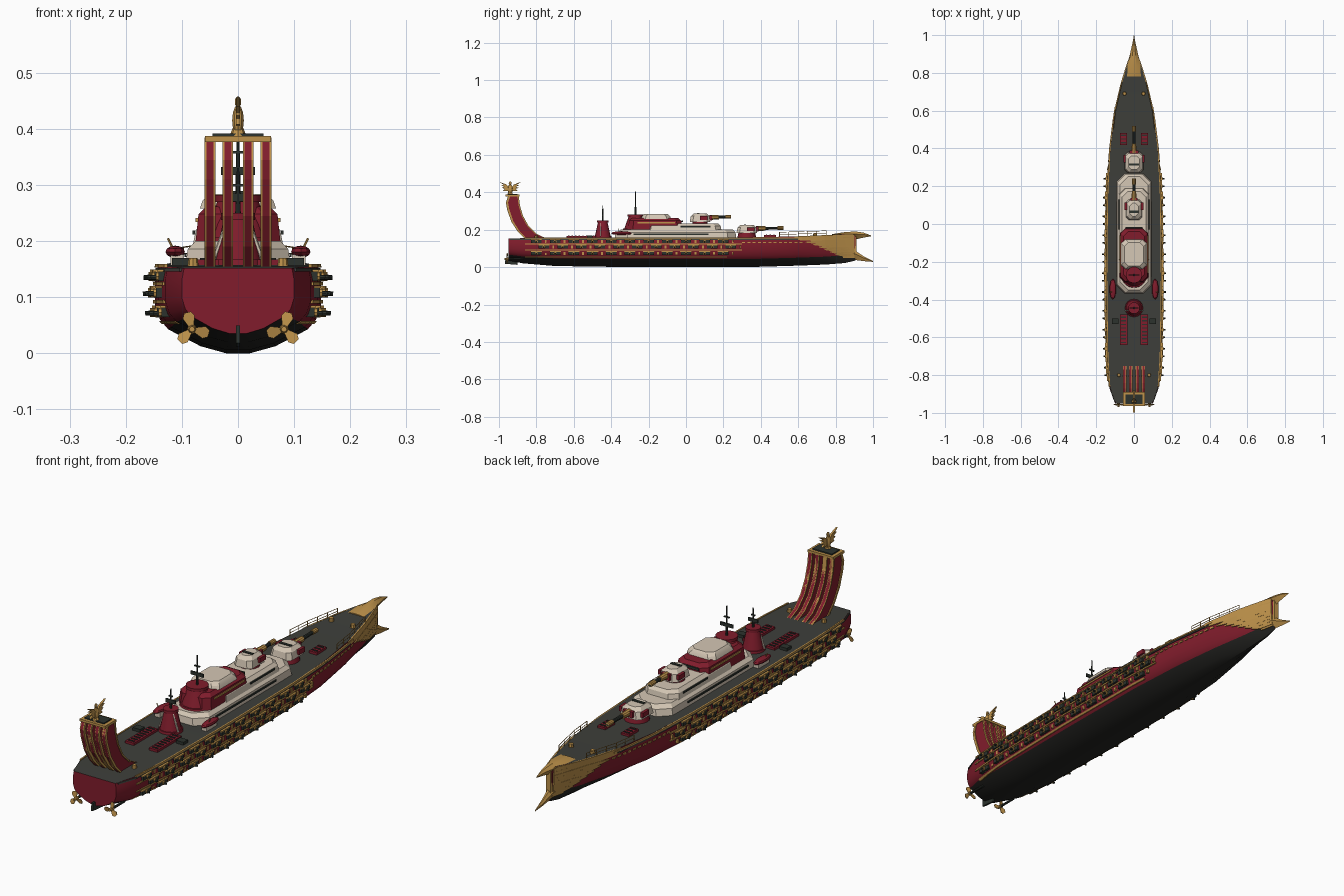
import bpy, bmesh, math
from mathutils import Vector, Matrix

if "Cube" in bpy.data.objects:
    bpy.data.objects.remove(bpy.data.objects["Cube"])

COLOURS = {"red": (.22, .012, .025), "gold": (.52, .29, .07), "cream": (.66, .57, .46),
           "deck_grey": (.048, .05, .043), "keel_black": (.017, .017, .015), "gunmetal": (.025, .032, .026)}
NAMES = list(COLOURS)
MATS = []
for name, rgb in COLOURS.items():
    m = bpy.data.materials.new(name)
    m.use_nodes = True
    m.diffuse_color = (*rgb, 1)
    m.node_tree.nodes["Principled BSDF"].inputs["Base Color"].default_value = (*rgb, 1)
    MATS.append(m)


class Part:
    """Collects simple solids into one named mesh."""
    def __init__(self):
        self.bm = bmesh.new()

    def paint(self, verts, mat):
        for f in {f for v in verts for f in v.link_faces}:
            f.material_index = NAMES.index(mat)

    def box(self, c, s, mat, tilt=0):
        mx = Matrix.Translation(c) @ Matrix.Rotation(tilt, 4, 'X') @ Matrix.Diagonal((*s, 1))
        self.paint(bmesh.ops.create_cube(self.bm, size=1, matrix=mx)["verts"], mat)

    def cone(self, a, b, r0, r1, mat, n=10):
        a, b = Vector(a), Vector(b)
        mx = Matrix.Translation((a + b) / 2) @ (b - a).to_track_quat('Z', 'Y').to_matrix().to_4x4()
        r = bmesh.ops.create_cone(self.bm, cap_ends=True, segments=n, radius1=r0, radius2=r1,
                                  depth=(b - a).length, matrix=mx)
        self.paint(r["verts"], mat)

    def ball(self, c, s, mat):
        mx = Matrix.Translation(c) @ Matrix.Diagonal((*s, 1))
        self.paint(bmesh.ops.create_uvsphere(self.bm, u_segments=10, v_segments=6, radius=1, matrix=mx)["verts"], mat)

    def loft(self, rings, mat, cap=True):
        rings = [[self.bm.verts.new(p) for p in r] for r in rings]
        for a, b in zip(rings, rings[1:]):
            for i in range(len(a)):
                j = (i + 1) % len(a)
                self.bm.faces.new((a[i], a[j], b[j], b[i]))
        if cap:
            self.bm.faces.new(rings[0][::-1])
            self.bm.faces.new(rings[-1])
        self.paint([v for r in rings for v in r], mat)

    def block(self, y0, y1, w, z0, z1, mat, cut=.03, slope=.008):
        """Chamfered deckhouse with a bevelled roof edge."""
        def plan(z, i):
            a, b, x, c = y0 + i, y1 - i, w - i, cut
            return [(x, a + c, z), (x, b - c, z), (x - c, b, z), (c - x, b, z),
                    (-x, b - c, z), (-x, a + c, z), (c - x, a, z), (x - c, a, z)]
        self.loft([plan(z0, 0), plan(z1 - slope, slope * .4), plan(z1, slope * 1.4)], mat)

    def slab(self, outline, x0, x1, mat):
        self.loft([[(x, y, z) for y, z in outline] for x in (x0, x1)], mat)

    def done(self, name, mirror=False):
        bmesh.ops.recalc_face_normals(self.bm, faces=self.bm.faces)
        me = bpy.data.meshes.new(name)
        self.bm.to_mesh(me)
        self.bm.free()
        for m in MATS:
            me.materials.append(m)
        ob = bpy.data.objects.new(name, me)
        bpy.context.collection.objects.link(ob)
        if mirror:
            ob.modifiers.new("Mirror", 'MIRROR').use_mirror_merge = False
        bpy.ops.object.select_all(action='DESELECT')
        ob.select_set(True)
        bpy.context.view_layer.objects.active = ob
        bpy.ops.object.shade_smooth_by_angle(angle=math.radians(28))
        return ob


# Hull stations: y, half width, keel height, deck height
STATIONS = [(-.95, .10, .035, .152), (-.87, .13, .02, .155), (-.7, .142, .006, .157), (-.3, .148, 0, .158),
            (.15, .143, 0, .158), (.4, .13, .002, .16), (.6, .105, .008, .165), (.75, .068, .014, .17),
            (.85, .035, .022, .177), (.905, .014, .035, .18)]
SECTION = [(.96, 1), (1, .82), (1, .55), (.94, .38), (.84, .27), (.45, .08), (.14, 0)]


def station(y):
    for a, b in zip(STATIONS, STATIONS[1:]):
        if y <= b[0]:
            break
    t = min(max((y - a[0]) / (b[0] - a[0]), 0), 1)
    return [p + (q - p) * t for p, q in zip(a, b)][1:]


def section(y):
    w, zb, zt = station(y)
    vee = max(0, (y - .3) / .6) * .45
    return [(w * fx * (1 - vee * (1 - fz)), zb + fz * (zt - zb)) for fx, fz in SECTION]


def skin(y, z):
    pts = section(y)
    for (xa, za), (xb, zb) in zip(pts, pts[1:]):
        if z >= zb:
            return xa + (xb - xa) * min(max((za - z) / (za - zb), 0), 1)
    return pts[-1][0]


def strip(part, y0, y1, lo, hi, mat, n=8, off=.004):
    """Thin plate that follows the hull side, between two height lines."""
    for i in range(n):
        ya, yb = (y0 + (y1 - y0) * k / n for k in (i, i + 1))
        ta, tb = i / n, (i + 1) / n
        q = [(skin(y, z) + off, y, z) for y, z in
             ((ya, lo(ta)), (yb, lo(tb)), (yb, hi(tb)), (ya, hi(ta)))]
        part.loft([[(x - .006, y, z) for x, y, z in q], q], mat)


hull = Part()
rings = []
for s in STATIONS:
    half = section(s[0])
    rings.append([(x, s[0], z) for x, z in half] + [(-x, s[0], z) for x, z in half[::-1]])
hull.loft(rings, "red")
k = len(SECTION)
for f in hull.bm.faces:
    c, n = f.calc_center_median(), f.normal
    f.normal_update()
    w, zb, zt = station(c.y)
    if abs(f.normal.y) < .95:
        if c.z > zt - .003:
            f.material_index = NAMES.index("deck_grey")
        elif c.z < zb + .27 * (zt - zb):
            f.material_index = NAMES.index("keel_black")
hull.done("hull")

# Gold rails, oar-deck bands and bow feathers along the hull sides
trim = Part()
strip(trim, -.94, .6, lambda t: .146, lambda t: .152, "deck_grey", 20)
strip(trim, -.86, .62, lambda t: .153, lambda t: .159, "gold", 20, .006)
for z, end in ((.124, .3), (.092, .3), (.055, .22)):
    strip(trim, -.86, end, lambda t: z - .003, lambda t: z + .003, "gold", 16)
strip(trim, .58, .9, lambda t: .145 - .015 * t, lambda t: .164 + .014 * t, "gold")
for y, z, h in ((.64, .135, .010), (.68, .122, .010), (.71, .109, .010), (.74, .096, .010), (.77, .083, .010), (.80, .07, .009)):
    strip(trim, y, .9, lambda t: z - .004 - h * min(1, t * 3), lambda t: z + h * min(1, t * 3), "gold", 5, .005)
strip(trim, .84, .9, lambda t: .05, lambda t: .16, "gold", 3)
for i in range(12):
    y = .3 + i * .028
    strip(trim, y, y + .016, lambda t: .128, lambda t: .135, "gold", 1)
trim.done("hull_trim", True)

# Upper beak and lower ram
bow = Part()
for spine in ([(.78, .036, .168, .176), (.84, .035, .16, .186), (.905, .02, .148, .191), (.95, .01, .158, .184), (.99, .001, .165, .169)],
              [(.84, .026, .04, .1), (.905, .014, .038, .088), (.95, .008, .032, .058), (1.0, .001, .028, .032)]):
    bow.loft([[(w, y, a + (b - a) * .65), (w * .35, y, b), (-w * .35, y, b), (-w, y, a + (b - a) * .65), (0, y, a)]
              for y, w, a, b in spine], "gold")
bow.box((0, .9, .12), (.022, .025, .1), "gold")
bow.done("bow_beak_and_ram")

# Three staggered tiers of broadside guns
guns = Part()
for row, (z, y0, n) in enumerate(((.137, -.8, 11), (.108, -.76, 11), (.073, -.8, 11))):
    for i in range(n):
        y = y0 + i * .1
        x = skin(y, z)
        guns.box((x, y, z), (.016, .056, .017), "gunmetal")
        guns.box((x, y, z + .010), (.02, .062, .004), "gold")
        guns.cone((x, y, z), (x + .013, y, z), .009, .008, "gold", 8)
        guns.cone((x + .008, y, z - .001), (x + .022, y, z - .002), .005, .004, "gunmetal", 8)
        guns.box((x, y + .05, z), (.01, .01, .016), "gold")
guns.done("broadside_guns", True)

# Stepped superstructure
house = Part()
house.block(-.37, .27, .095, .15, .2, "cream", .045, .014)
house.block(-.22, .19, .08, .195, .232, "cream", .03, .012)
house.block(-.31, -.02, .076, .195, .262, "red", .025, .014)
house.block(-.24, -.08, .068, .258, .284, "cream", .022, .012)
house.box((0, -.02, .245), (.09, .006, .01), "gunmetal")
for s in (-1, 1):
    house.box((s * .0935, -.08, .175), (.004, .4, .007), "gunmetal")
    house.box((s * .079, .05, .215), (.004, .16, .007), "gunmetal")
    house.box((s * .0735, -.16, .238), (.004, .2, .007), "gold")
house.done("superstructure")

# Gun turrets
def turret(name, y, z, w, reach):
    t = Part()
    t.cone((0, y, z - .02), (0, y, z + .006), w, w * .9, "red", 16)
    t.block(y - .055, y + .055, w, z + .004, z + .048, "cream", .016, .014)
    t.box((0, y + .056, z + .025), (w * .9, .014, .026), "red")
    for s in (-1, 1):
        t.box((s * w, y + .02, z + .024), (.012, .04, .02), "red")
    t.box((0, y - .01, z + .049), (w * 1.1, .012, .004), "gunmetal")
    t.cone((0, y + .05, z + .028), (0, y + .10, z + .029), .014, .012, "gold", 10)
    t.cone((0, y + .09, z + .029), (0, reach, z + .031), .008, .007, "gunmetal", 10)
    t.cone((0, reach - .03, z + .031), (0, reach, z + .031), .01, .01, "gold", 10)
    t.done(name)

turret("fore_turret", .325, .178, .05, .52)
turret("upper_turret", .075, .238, .043, .24)

# Conical mast towers with radar bars
def tower(name, y, z0, z1, r, top, bar):
    t = Part()
    t.cone((0, y, z0), (0, y, z0 + .012), r * 1.15, r * 1.1, "red", 16)
    t.cone((0, y, z0 + .01), (0, y, z1), r, r * .55, "red", 16)
    t.cone((0, y, z1 - .012), (0, y, z1), r * .72, r * .72, "red", 16)
    t.cone((0, y, z1), (0, y, top), .005, .002, "gunmetal", 8)
    t.box((0, y, z1 + (top - z1) * .35), (bar, .006, .014), "gunmetal")
    t.box((0, y, z1 + (top - z1) * .62), (bar * .4, .006, .005), "gunmetal")
    for s in (-1, 1):
        t.cone((s * r * 1.05, y - r * .3, z0 + .01), (s * r * .4, y - r * .3, z1 - .01), .004, .004, "cream", 6)
    t.done(name)

tower("main_tower", -.27, .195, .282, .06, .405, .06)
tower("aft_tower", -.445, .155, .25, .042, .33, .045)

# Boats, hatches and deck fittings
fit = Part()
fit.ball((.112, -.345, .181), (.018, .055, .011), "red")
fit.box((.108, -.345, .166), (.024, .07, .02), "cream")
fit.cone((.115, -.36, .185), (.125, -.36, .205), .002, .002, "gold", 6)
fit.box((.055, -.56, .16), (.04, .16, .014), "red")
for i in range(8):
    fit.box((.055, -.627 + i * .019, .168), (.026, .007, .003), "gunmetal")
fit.box((.1, -.515, .162), (.035, .03, .015), "gunmetal")
fit.box((.055, .45, .164), (.036, .065, .014), "red")
for i in range(3):
    fit.box((.055, .43 + i * .02, .172), (.026, .007, .003), "gunmetal")
fit.cone((.05, .69, .165), (.05, .69, .182), .011, .009, "gold", 8)
fit.cone((.08, -.8, .155), (.08, -.8, .17), .01, .008, "gold", 8)
fit.done("boats_and_hatches", True)

# Bow railing
rail = Part()
posts = [.5 + .05 * i for i in range(6)]
ends = [Vector((station(y)[0] * .93, y, station(y)[2])) for y in posts]
for a, b in zip(ends, ends[1:] + [None]):
    rail.cone(a, a + Vector((0, 0, .024)), .0016, .0016, "gold", 5)
    for h in (.012, .024):
        if b:
            rail.cone(a + Vector((0, 0, h)), b + Vector((0, 0, h)), .0013, .0013, "gold", 5)
rail.done("bow_railing", True)

# Curved stern fins: red web between gold edges, with a crossbar
outer = [(-.86, .15), (-.9, .19), (-.935, .245), (-.957, .31), (-.963, .345), (-.95, .385)]
inner = [(-.75, .155), (-.80, .178), (-.842, .22), (-.872, .275), (-.888, .33), (-.895, .385)]
fins = Part()
for x in (.018, .05):
    for (a, b), (c, d) in zip(zip(outer, inner), zip(outer[1:], inner[1:])):
        fins.slab([a, b, d, c], x - .006, x + .006, "red")
    for edge, w in ((outer, .012), (inner, -.007)):
        for (a, b), (c, d) in zip(edge, edge[1:]):
            fins.slab([(a, b), (a + w, b), (c + w, d), (c, d)], x - .0095, x + .0095, "gold")
fins.done("stern_fins", True)
bar = Part()
bar.box((0, -.927, .382), (.118, .075, .01), "gold")
bar.box((0, -.927, .389), (.09, .05, .006), "gunmetal")
bar.done("stern_crossbar")

# Winged bird finial
bird = Part()
bird.ball((0, -.94, .415), (.011, .014, .028), "gold")
bird.ball((0, -.94, .448), (.006, .008, .01), "gold")
bird.cone((0, -.94, .385), (0, -.94, .405), .016, .008, "gold", 8)
for s in (-1, 1):
    for i in range(4):
        tip = (-.94 + s * (.038 + .007 * i), .408 + .016 * i)
        bird.slab([(-.94, .405 + .004 * i), tip, (-.94 + s * .02, .43 + .004 * i)], -.004, .004, "gold")
bird.done("bird_finial")

# Propellers and rudder
prop = Part()
hub = Vector((.082, -.958, .043))
prop.cone(hub + Vector((0, .09, 0)), hub, .005, .005, "gunmetal", 8)
prop.cone(hub + Vector((0, .01, 0)), hub - Vector((0, .012, 0)), .009, .005, "gold", 8)
for i in range(3):
    a = math.radians(75 + 120 * i)
    d, e = Vector((math.cos(a), 0, math.sin(a))), Vector((-math.sin(a), .25, math.cos(a)))
    blade = [hub + d * r + e * w for r, w in ((.004, -.004), (.022, -.011), (.031, -.006), (.031, .006), (.022, .011), (.004, .004))]
    prop.loft([blade, [p + Vector((0, .003, 0)) for p in blade]], "gold")
prop.done("propellers", True)
rudder = Part()
rudder.slab([(-.9, .05), (-.965, .05), (-.968, .018), (-.9, .012)], -.004, .004, "gunmetal")
rudder.done("rudder")
